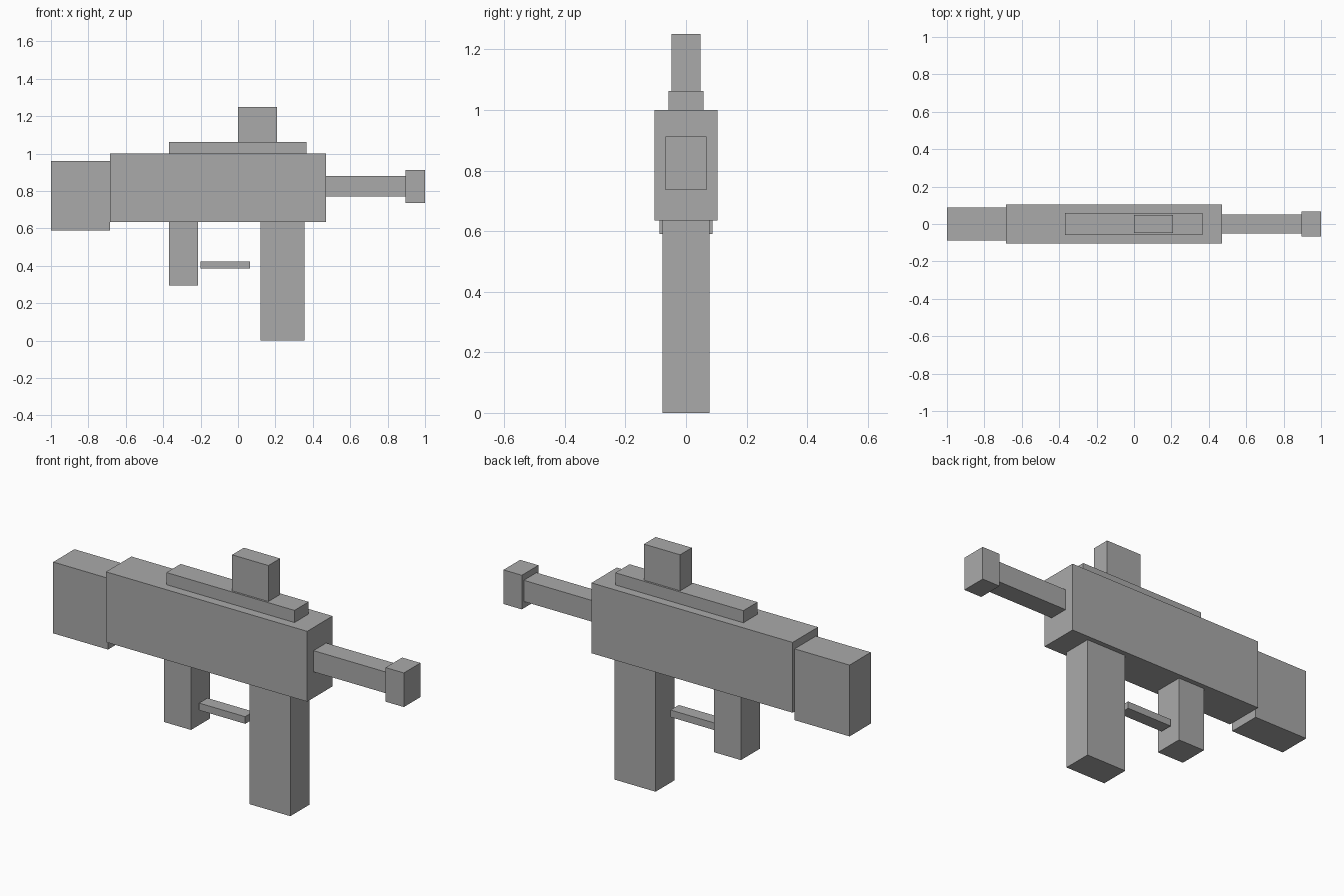
import bpy
import bmesh

if "Cube" in bpy.data.objects:
    bpy.data.objects.remove(bpy.data.objects["Cube"])

# Single flat grey for the whole model
grey = bpy.data.materials.new("plain_grey")
grey.diffuse_color = (0.4, 0.4, 0.4, 1.0)
grey.use_nodes = True
grey.node_tree.nodes["Principled BSDF"].inputs["Base Color"].default_value = grey.diffuse_color


def box(name, x0, x1, z0, z1, half_width):
    """Box between two x and two z limits, centred on y = 0."""
    mesh = bpy.data.meshes.new(name)
    bm = bmesh.new()
    bmesh.ops.create_cube(bm, size=1.0)
    for v in bm.verts:
        v.co.x = x1 if v.co.x > 0 else x0
        v.co.y = half_width if v.co.y > 0 else -half_width
        v.co.z = z1 if v.co.z > 0 else z0
    bm.to_mesh(mesh)
    bm.free()
    mesh.materials.append(grey)
    obj = bpy.data.objects.new(name, mesh)
    bpy.context.collection.objects.link(obj)
    return obj


# Main body and stock
box("receiver", -0.685, 0.47, 0.635, 1.0, 0.104)
box("stock", -1.0, -0.685, 0.59, 0.96, 0.087)

# Barrel with its wider end block
box("barrel", 0.47, 0.895, 0.77, 0.88, 0.052)
box("muzzle", 0.895, 1.0, 0.735, 0.912, 0.068)

# Top rail and sight
box("top_rail", -0.37, 0.365, 1.0, 1.063, 0.058)
box("sight", 0.0, 0.208, 1.063, 1.25, 0.048)

# Parts under the body
box("grip", -0.37, -0.215, 0.295, 0.635, 0.078)
box("magazine", 0.12, 0.355, 0.0, 0.635, 0.078)
box("trigger_bar", -0.2, 0.065, 0.385, 0.422, 0.034)
